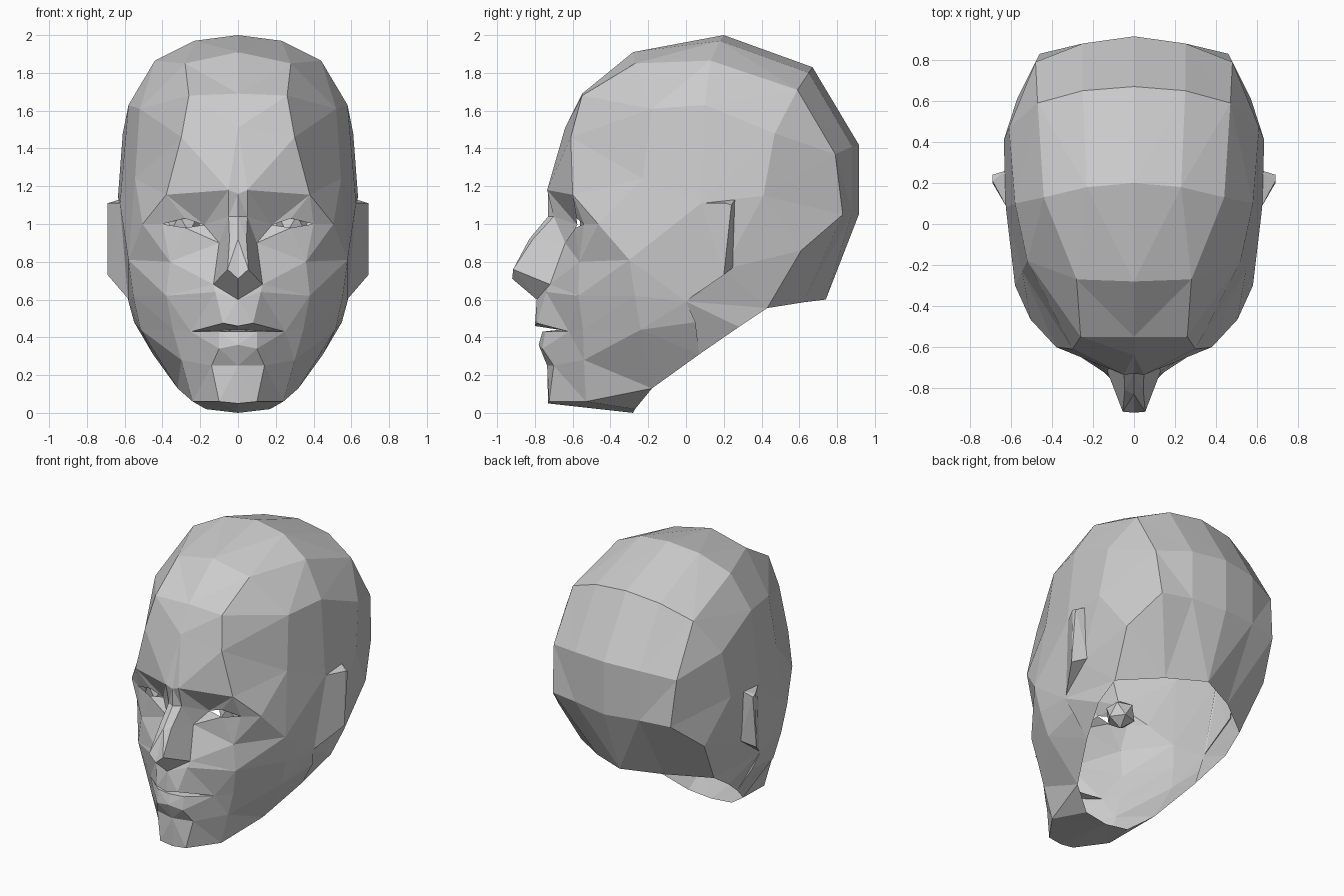
import bpy, bmesh
from mathutils import Vector

if "Cube" in bpy.data.objects:
    bpy.data.objects.remove(bpy.data.objects["Cube"])


def finish(bm, name):
    """Turn a right-half bmesh into a flat shaded object mirrored across x = 0."""
    mesh = bpy.data.meshes.new(name)
    bm.to_mesh(mesh)
    bm.free()
    ob = bpy.data.objects.new(name, mesh)
    bpy.context.collection.objects.link(ob)
    ob.modifiers.new("Mirror", 'MIRROR').merge_threshold = 0.001
    return ob


head = bmesh.new()
cache = {}


def vert(p):
    if p not in cache:
        cache[p] = head.verts.new(p)
    return cache[p]


def stitch(a, b):
    """Fill triangles between two contour lines, always taking the shorter diagonal."""
    i = j = 0
    while i < len(a) - 1 or j < len(b) - 1:
        da = (Vector(a[i + 1]) - Vector(b[j])).length if i < len(a) - 1 else 99
        db = (Vector(a[i]) - Vector(b[j + 1])).length if j < len(b) - 1 else 99
        if da <= db:
            tri = (a[i], b[j], a[i + 1])
            i += 1
        else:
            tri = (a[i], b[j], b[j + 1])
            j += 1
        if len(set(tri)) == 3:
            vs = [vert(p) for p in tri]
            if not head.faces.get(vs):
                head.faces.new(vs)


def skin(*rows):
    for a, b in zip(rows, rows[1:]):
        stitch(a, b)


# Landmarks shared by several contours
jaw_end, jaw, jaw_back = (.32, -.18, .13), (.515, -.24, .44), (.45, .07, .31)
jaw_rim = (.53, .28, .455)
mouth_corner, cheek = (.25, -.62, .43), (.38, -.57, .62)
jowl, cheek_side = (.345, -.545, .44), (.555, -.27, .62)
under_ear, nape_side = (.58, 0, .59), (.52, .43, .555)
bridge = [(0, -.73, 1.04), (.05, -.70, 1.04)]
eye_in, eye_out, eye_side = (.18, -.575, .995), (.40, -.54, 1.0), (.505, -.465, 1.0)
back_low = [(.46, .83, 1.05), (.25, .88, 1.06), (0, .915, 1.05)]
temple_side = [(.545, -.23, 1.24), (.625, .08, 1.11), (.635, .41, 1.15)] + back_low

# Chin and jaw, from the open neck rim upwards
rim = [(0, -.28, 0), (.17, -.27, .02), jaw_end]
chin = [(0, -.73, .05), (.10, -.725, .06), (.24, -.53, .06), jaw_end]
chin_top = [(0, -.735, .25), (.14, -.70, .25), (.30, -.54, .28), jaw, jaw_back]

# Lips, with a recessed mouth line
lip_side = [mouth_corner, jowl, jaw, jaw_back]
low_lip = [(0, -.78, .36), (.10, -.76, .34)] + lip_side
lip_edge = [(0, -.76, .43), (.10, -.745, .43)] + lip_side
groove = [(0, -.67, .44)] + lip_side
up_lip = [(0, -.80, .46), (.08, -.79, .475), mouth_corner, jowl, jaw,
          (.55, .05, .48), jaw_back, jaw_rim]

# Nose and cheeks
face_side = [cheek, cheek_side, under_ear, nape_side]
nose_base = [(0, -.79, .60), (.12, -.74, .64)] + face_side
nose_tip = [(0, -.92, .71), (.055, -.915, .76), (.13, -.72, .68)] + face_side
nape = [(.26, .62, .585), (0, .74, .60)]
nose_mid = [(0, -.83, .92), (.045, -.81, .92), (.10, -.64, .90), (.36, -.565, .80),
            (.58, -.30, .81), (.605, .20, .76), (.57, .61, .86)] + back_low

# Eyelids leave a narrow opening between them
lid_side = [eye_out, eye_side] + temple_side
low_lid = bridge + [eye_in, (.28, -.585, .98)] + lid_side
up_lid = bridge + [eye_in, (.28, -.58, 1.03)] + lid_side
brow = [(0, -.73, 1.16), (.05, -.735, 1.18), (.38, -.60, 1.155)] + temple_side

# Forehead and skull
forehead = [(0, -.64, 1.51), (.30, -.61, 1.46), (.52, -.18, 1.61), (.58, .10, 1.63),
            (.61, .47, 1.48), (.48, .79, 1.37), (.25, .88, 1.41), (0, .915, 1.42)]
hairline = [(0, -.55, 1.69), (.26, -.55, 1.68)]
crown_front = [(0, -.28, 1.91), (.28, -.27, 1.85)]
crown = [(0, .20, 2.0), (.23, .18, 1.97), (.44, .13, 1.865)]
crown_back = [(0, .67, 1.83), (.25, .65, 1.80), (.47, .59, 1.71)]
skull_ring = hairline + [crown_front[1], crown[2]] + crown_back[::-1]

skin(rim, chin, chin_top, low_lip, lip_edge, groove, up_lip, nose_base, nose_tip)
skin(nose_tip + nape, nose_mid, low_lid)
skin(up_lid, brow, forehead, skull_ring)
skin(hairline, crown_front, crown, crown_back)

bmesh.ops.recalc_face_normals(head, faces=head.faces)
head.normal_update()
if max(head.faces, key=lambda f: f.calc_center_median().z).normal.z < 0:
    bmesh.ops.reverse_faces(head, faces=head.faces)
finish(head, "head")

# Ears: wedges flaring from the cheek to a rear rim, open on the hidden side
ear = bmesh.new()
for p in [(.62, .08, 1.11), (.578, .01, .60), (.69, .21, 1.11), (.69, .24, 1.10),
          (.69, .20, .73), (.625, .26, 1.13), (.595, .25, .77)]:
    ear.verts.new(p)
bmesh.ops.convex_hull(ear, input=ear.verts)
ear.normal_update()
bmesh.ops.delete(ear, geom=[f for f in ear.faces if f.normal.x < -.6], context='FACES')
finish(ear, "ears")

# Eyeballs behind the lids
eye = bmesh.new()
bmesh.ops.create_icosphere(eye, subdivisions=1, radius=.10)
bmesh.ops.translate(eye, verts=eye.verts, vec=(.285, -.475, 1.0))
finish(eye, "eyeballs")
